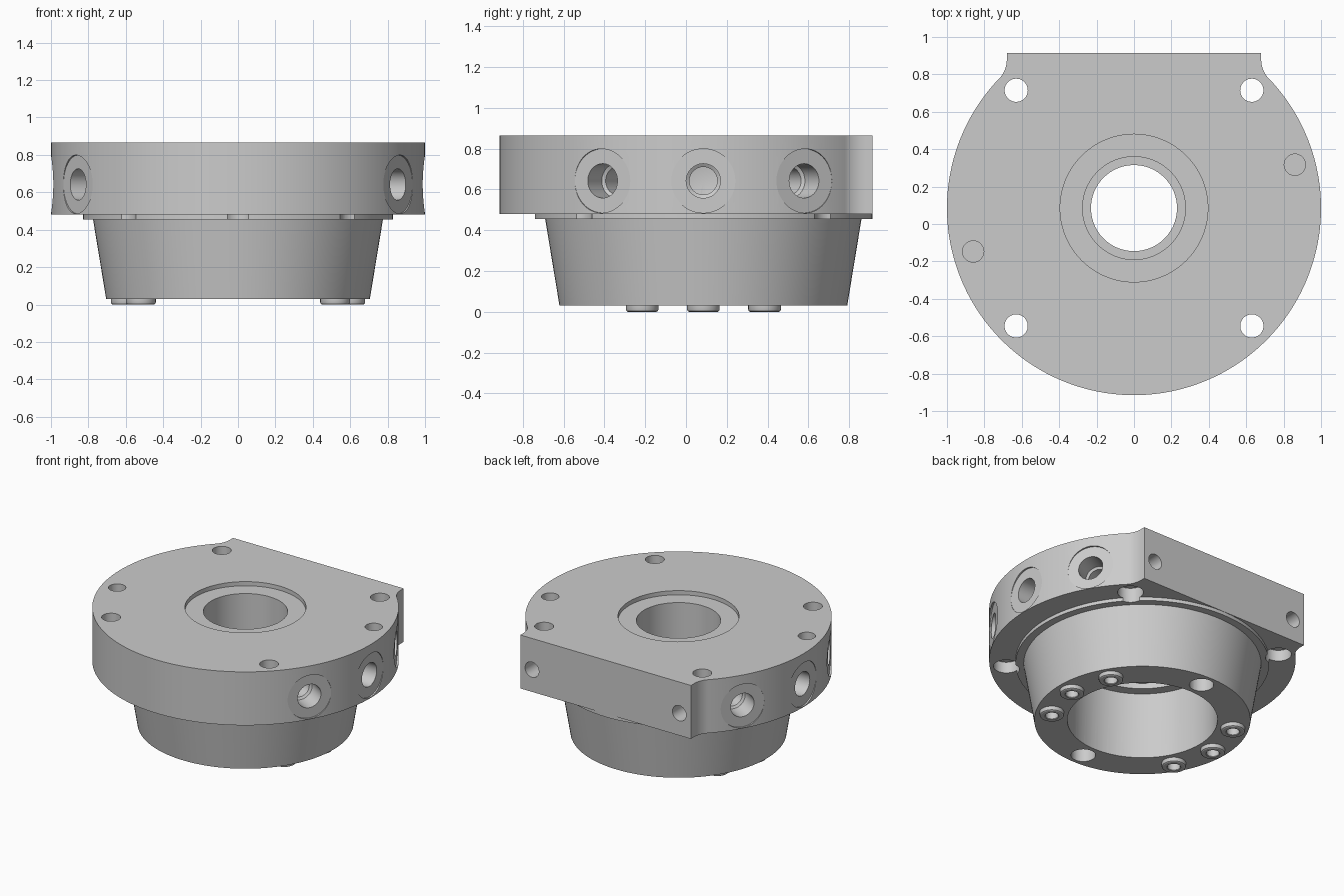
import bpy, bmesh
from math import pi, cos, sin, atan2, radians
from mathutils import Matrix

if "Cube" in bpy.data.objects:
    bpy.data.objects.remove(bpy.data.objects["Cube"])

CY = 0.085  # axis of the round body
FLAT = 0.915  # flat back face


def finish(bm, name):
    bmesh.ops.recalc_face_normals(bm, faces=bm.faces)
    mesh = bpy.data.meshes.new(name)
    bm.to_mesh(mesh)
    bm.free()
    ob = bpy.data.objects.new(name, mesh)
    bpy.context.collection.objects.link(ob)
    return ob


def lathe(name, profile, matrix, steps=48, closed=False):
    """Revolve (radius, height) points around the local z axis."""
    bm = bmesh.new()
    vs = [bm.verts.new((r, 0, z)) for r, z in profile]
    edges = [bm.edges.new(p) for p in zip(vs, vs[1:])]
    if closed:
        edges.append(bm.edges.new((vs[-1], vs[0])))
    bmesh.ops.spin(bm, geom=vs + edges, cent=(0, 0, 0), axis=(0, 0, 1),
                   angle=2 * pi, steps=steps, use_merge=True)
    bmesh.ops.remove_doubles(bm, verts=bm.verts, dist=1e-5)
    bmesh.ops.transform(bm, matrix=matrix, verts=bm.verts)
    return finish(bm, name)


def rod(r, z0, z1):
    return [(0, z0), (r, z0), (r, z1), (0, z1)]


def at(x, y, z=0):
    return Matrix.Translation((x, y, z))


def polar(r, deg):
    return at(r * cos(radians(deg)), CY + r * sin(radians(deg)))


def boolean(target, other, op='DIFFERENCE'):
    other.hide_render = True
    mod = target.modifiers.new(other.name, 'BOOLEAN')
    mod.object, mod.operation, mod.solver = other, op, 'EXACT'
    bpy.context.view_layer.objects.active = target
    bpy.ops.object.modifier_apply(modifier=mod.name)
    bpy.data.objects.remove(other)


def smooth(ob):
    bpy.ops.object.select_all(action='DESELECT')
    ob.select_set(True)
    bpy.context.view_layer.objects.active = ob
    bpy.ops.object.shade_smooth_by_angle(angle=radians(28))


# Flange: round plate with a flat back and concave corner fillets
fx, fy, fr = 0.83, 0.88, 0.15
ang = atan2(fy - CY, fx)
half = []
for i in range(73):
    a = -pi / 2 + (ang + pi / 2) * i / 72
    half.append((cos(a), CY + sin(a)))
for i in range(1, 11):
    a = pi + ang + (pi - (pi + ang)) * i / 10
    half.append((fx + fr * cos(a), fy + fr * sin(a)))
half.append((fx - fr, FLAT))
outline = half + [(-x, y) for x, y in reversed(half[1:])]
bm = bmesh.new()
face = bm.faces.new([bm.verts.new((x, y, 0.48)) for x, y in outline])
ext = bmesh.ops.extrude_face_region(bm, geom=[face])['geom']
bmesh.ops.translate(bm, vec=(0, 0, 0.385),
                    verts=[g for g in ext if isinstance(g, bmesh.types.BMVert)])
body = finish(bm, "flange_body")

# Tapered nose with the pilot step under the flange
nose = lathe("nose", [(0, 0.03), (0.705, 0.03), (0.775, 0.455), (0.828, 0.455),
                      (0.828, 0.6), (0, 0.6)], at(0, CY), 128)
boolean(body, nose, 'UNION')

# Stepped central bore
bore = lathe("bore", [(0, -0.1), (0.49, -0.1), (0.49, 0.51), (0.42, 0.51),
                      (0.42, 0.55), (0.23, 0.55), (0.23, 0.575), (0.275, 0.575),
                      (0.275, 0.835), (0.395, 0.835), (0.395, 1), (0, 1)],
             at(0, CY), 96)
boolean(body, bore)

# Corner bolt holes, counterbored from below
for sx in (-1, 1):
    for sy in (-1, 1):
        boolean(body, lathe("bolt_hole", [(0, 0.3), (0.085, 0.3), (0.085, 0.56),
                                          (0.062, 0.56), (0.062, 1), (0, 1)],
                            at(sx * 0.63, CY + sy * 0.63), 40))
# Front relief under the flange
boolean(body, lathe("front_relief", rod(0.085, 0.3, 0.56), polar(0.89, -90), 40))

# Blind dowel holes in the top
for s in (-1, 1):
    boolean(body, lathe("dowel_hole", rod(0.057, 0.62, 1),
                        at(s * 0.86, CY + s * 0.232), 36))
    # Threaded holes in the flat back
    boolean(body, lathe("back_hole", rod(0.055, -0.13, 0.1),
                        at(s * 0.587, FLAT, 0.64) @ Matrix.Rotation(-pi / 2, 4, 'X'), 32))
    # Mounting holes in the nose face
    boolean(body, lathe("nose_hole", rod(0.08, -0.1, 0.15), polar(0.6, s * 90), 36))

# Side ports with spot faces, each feeding a passage down to a seal ring
port = [(0, 0.55), (0.068, 0.56), (0.068, 0.84), (0.084, 0.85), (0.084, 0.987),
        (0.157, 0.987), (0.157, 1.1), (0, 1.1)]
seal = [(0.042, 0.004), (0.046, 0), (0.07, 0), (0.077, 0.004), (0.08, 0.011),
        (0.08, 0.034), (0.042, 0.034)]
for deg in (-30, 0, 30, 150, 180, 210):
    turn = Matrix.Rotation(radians(deg), 4, 'Z') @ Matrix.Rotation(pi / 2, 4, 'Y')
    boolean(body, lathe("port", port, at(0, CY, 0.642) @ turn, 48))
    boolean(body, lathe("passage", rod(0.042, -0.1, 0.64), polar(0.6, deg), 32))
    smooth(lathe("seal_ring", seal, polar(0.6, deg), 32, closed=True))

smooth(body)
